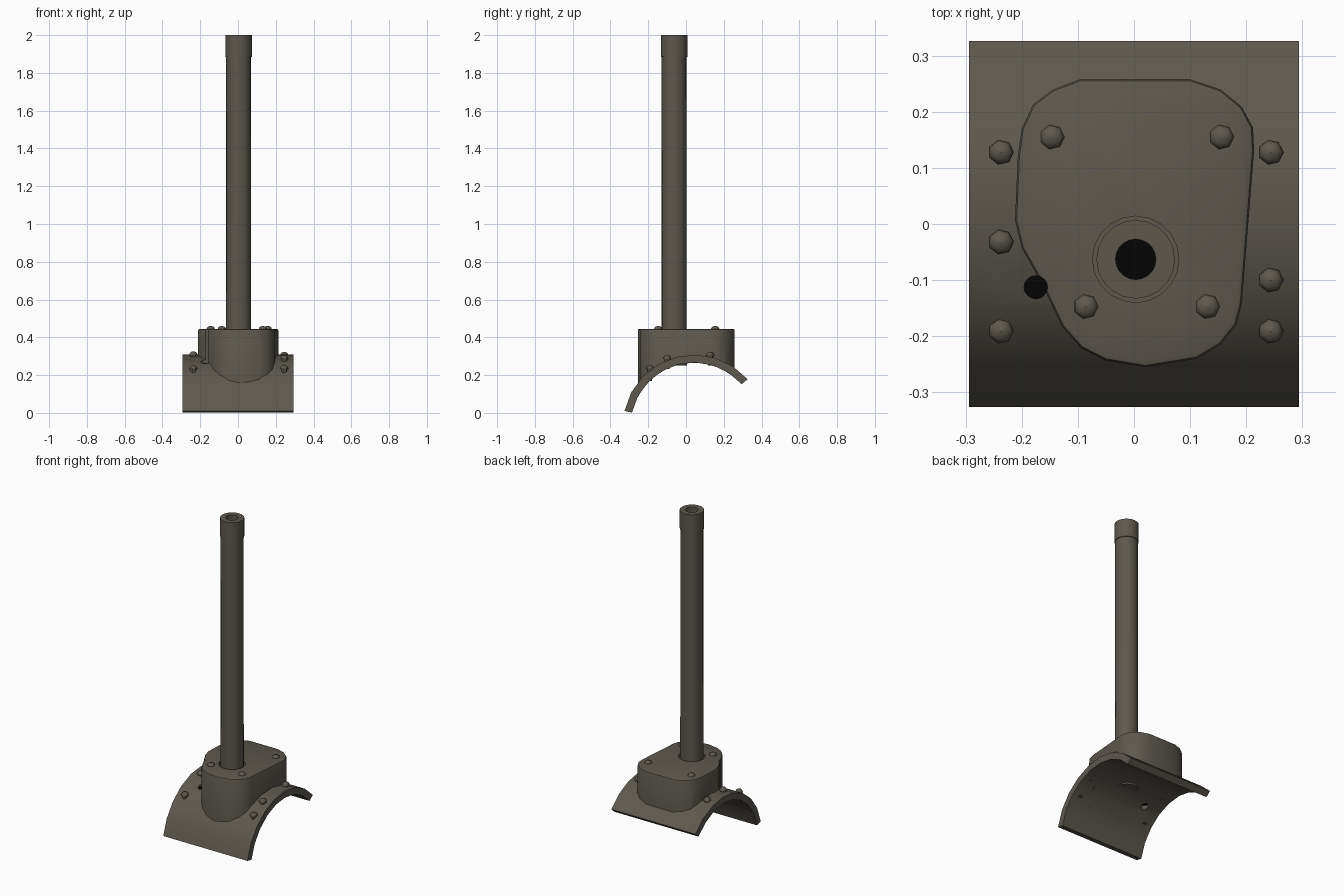
import bpy
import bmesh
from math import sin, cos, radians, sqrt, pi

cube = bpy.data.objects.get("Cube")
if cube:
    bpy.data.objects.remove(cube)


def material(name, colour):
    m = bpy.data.materials.new(name)
    m.use_nodes = True
    m.diffuse_color = (*colour, 1)
    m.node_tree.nodes["Principled BSDF"].inputs["Base Color"].default_value = (*colour, 1)
    return m


METAL = material("dull olive metal", (0.11, 0.098, 0.078))
BLACK = material("black", (0.001, 0.001, 0.001))

# Saddle arc measurements
ARC_Y, ARC_Z = 0.042, -0.068
OUTER, INNER = 0.376, 0.335


def arc_height(y, radius):
    return ARC_Z + sqrt(radius ** 2 - (y - ARC_Y) ** 2)


def make(name, bm, mat=METAL):
    bmesh.ops.recalc_face_normals(bm, faces=bm.faces)
    mesh = bpy.data.meshes.new(name)
    bm.to_mesh(mesh)
    bm.free()
    mesh.materials.append(mat)
    ob = bpy.data.objects.new(name, mesh)
    bpy.context.collection.objects.link(ob)
    return ob


def smooth(ob, angle=35):
    bpy.ops.object.select_all(action="DESELECT")
    ob.select_set(True)
    bpy.context.view_layer.objects.active = ob
    bpy.ops.object.shade_smooth_by_angle(angle=radians(angle))


def prism(points, direction):
    bm = bmesh.new()
    face = bm.faces.new([bm.verts.new(p) for p in points])
    new = bmesh.ops.extrude_face_region(bm, geom=[face], use_keep_orig=True)["geom"]
    moved = [g for g in new if isinstance(g, bmesh.types.BMVert)]
    bmesh.ops.translate(bm, verts=moved, vec=direction)
    return bm


def lathe(profile, centre, sides):
    """Turn a closed (radius, z) profile about a vertical axis."""
    bm = bmesh.new()
    rings = []
    for i in range(sides):
        a = 2 * pi * i / sides
        rings.append([bm.verts.new((centre[0] + r * cos(a), centre[1] + r * sin(a), z))
                      for r, z in profile])
    n = len(profile)
    for i in range(sides):
        a, b = rings[i], rings[(i + 1) % sides]
        for j in range(n):
            k = (j + 1) % n
            bm.faces.new((a[j], b[j], b[k], a[k]))
    return bm


def cylinder(centre, radius, low, high, sides):
    return prism([(centre[0] + radius * cos(2 * pi * i / sides),
                   centre[1] + radius * sin(2 * pi * i / sides), low)
                  for i in range(sides)], (0, 0, high - low))


def cut(ob, bm):
    cutter = make("cutter", bm)
    mod = ob.modifiers.new("cut", "BOOLEAN")
    mod.operation = "DIFFERENCE"
    mod.solver = "EXACT"
    mod.object = cutter
    bpy.context.view_layer.objects.active = ob
    bpy.ops.object.modifier_apply(modifier=mod.name)
    bpy.data.objects.remove(cutter)


# Curved saddle plate with a cable hole
CABLE = (-0.175, -0.113)
steps = 8
angles = [radians(-78 + 127 * i / steps) for i in range(steps + 1)]
arc = [(OUTER, a) for a in angles] + [(INNER, a) for a in reversed(angles)]
saddle = make("saddle_plate", prism(
    [(-0.294, ARC_Y + r * sin(a), ARC_Z + r * cos(a)) for r, a in arc], (0.588, 0, 0)))
cut(saddle, cylinder(CABLE, 0.021, 0.1, 0.6, 16))
smooth(saddle, 30)

# Housing with a rounded, slightly skewed outline
outline = [(-.096, .258), (.1, .258), (.154, .24), (.192, .209), (.212, .172),
           (.214, .131), (.192, -.143), (.182, -.18), (.154, -.215), (.112, -.24),
           (.02, -.255), (-.051, -.243), (-.094, -.221), (-.128, -.183), (-.166, -.103),
           (-.2, -.043), (-.212, .007), (-.207, .122), (-.2, .17), (-.18, .213),
           (-.144, .24)]
TOP = 0.445
bm = prism([(x, y, 0) for x, y in outline], (0, 0, TOP))
rim = [e for e in bm.edges if all(v.co.z > TOP - 0.001 for v in e.verts)]
bmesh.ops.bevel(bm, geom=rim, offset=0.01, segments=2, affect="EDGES", profile=0.5)
housing = make("housing", bm)

# Trim the housing to the plate underside, then cut the pipe socket and cable groove
PIPE = (0.003, -0.063)
seat_radius = INNER - 0.002
cut(housing, prism([(-0.5, ARC_Y + seat_radius * sin(2 * pi * i / 48),
                     ARC_Z + seat_radius * cos(2 * pi * i / 48)) for i in range(48)], (1, 0, 0)))
cut(housing, cylinder(PIPE, 0.077, 0.34, 0.6, 20))
cut(housing, cylinder(CABLE, 0.021, 0.1, 0.6, 16))
smooth(housing)

# Upright pipe with a closed foot, its end collar and the dark core
AXIS = 0.0005
smooth(make("pipe", lathe([(AXIS, .25), (.067, .25), (.0655, 1.9), (.036, 1.9),
                           (.036, .36), (AXIS, .36)], PIPE, 20)))
smooth(make("pipe_collar", lathe([(.036, 1.885), (.07, 1.885), (.07, 2), (.036, 2)], PIPE, 20)))
smooth(make("pipe_core", cylinder(PIPE, 0.0362, 0.36, 1.9, 20), BLACK))

# Black cable end recessed in the plate hole
smooth(make("cable_end", cylinder(CABLE, 0.0212, 0.245, 0.264, 16), BLACK))


def bolt(name, x, y, seat, top, foot):
    """Seven-sided domed head on a tapering shank."""
    rise = top - seat
    profile = [(AXIS, foot), (.012, foot), (.015, seat), (.0225, seat),
               (.021, seat + rise * .45), (.014, seat + rise * .85), (AXIS, top)]
    smooth(make(name, lathe(profile, (x, y), 7)), 50)


# Bolts through the saddle and on the housing top
for side, x, rows in (("right", -0.237, (0.128, -0.032, -0.191)),
                      ("left", 0.244, (0.128, -0.1, -0.191))):
    for i, y in enumerate(rows):
        z = arc_height(y, OUTER)
        bolt(f"saddle_bolt_{side}_{i + 1}", x, y, z + 0.004, z + 0.025,
             arc_height(y, INNER) - 0.004)
for i, (x, y) in enumerate(((-.146, .155), (.156, .155), (-.086, -.147), (.131, -.147))):
    bolt(f"housing_bolt_{i + 1}", x, y, TOP - 0.002, TOP + 0.015, TOP - 0.04)
